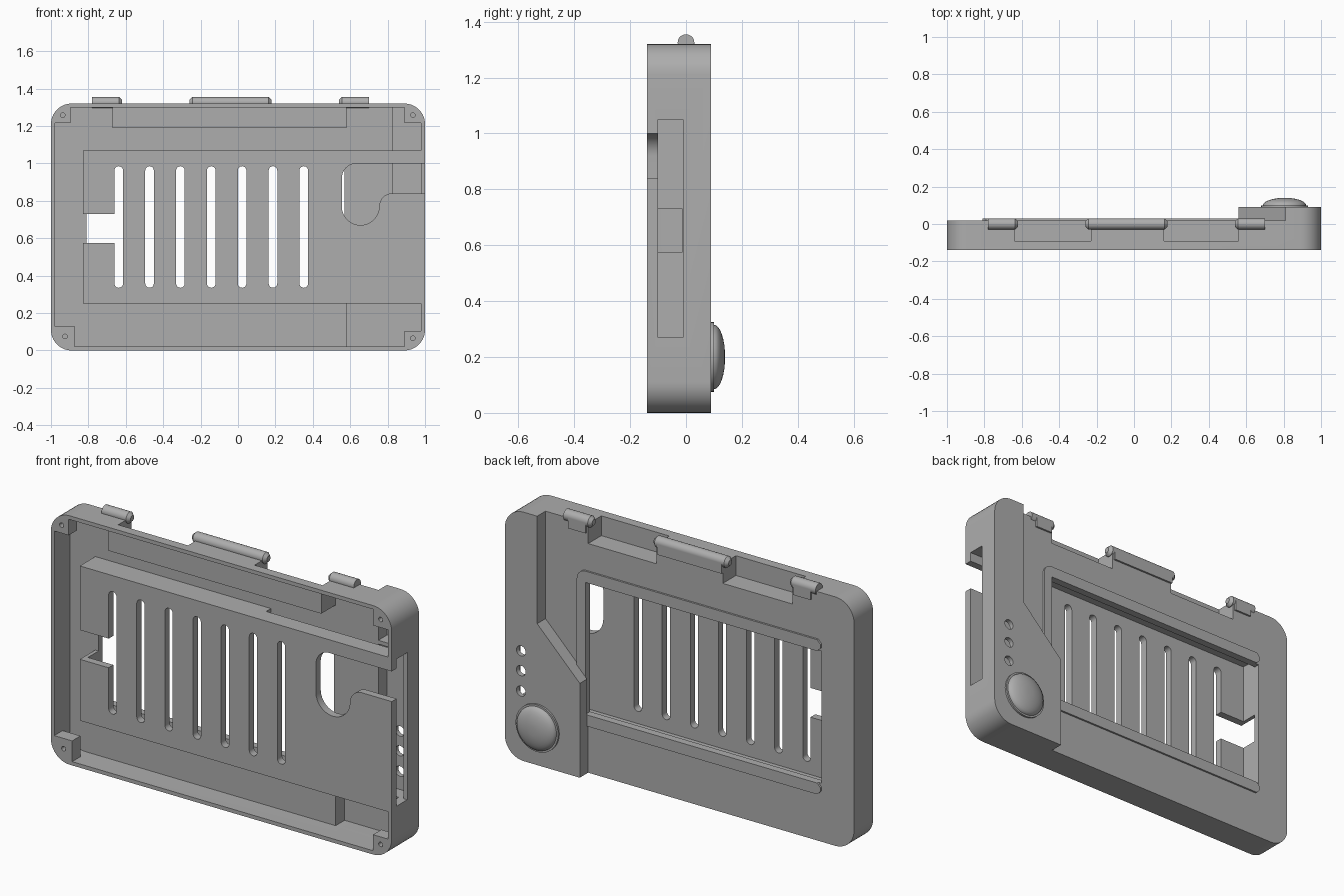
import bpy, bmesh, math

if "Cube" in bpy.data.objects:
    bpy.data.objects.remove(bpy.data.objects["Cube"])

grey = bpy.data.materials.new("plain_grey")
grey.diffuse_color = (0.42, 0.42, 0.42, 1)
grey.use_nodes = True
grey.node_tree.nodes["Principled BSDF"].inputs["Base Color"].default_value = grey.diffuse_color


def finish(name, bm):
    bmesh.ops.recalc_face_normals(bm, faces=bm.faces)
    me = bpy.data.meshes.new(name)
    bm.to_mesh(me)
    bm.free()
    ob = bpy.data.objects.new(name, me)
    bpy.context.collection.objects.link(ob)
    me.materials.append(grey)
    return ob


def prism(name, pts, y0, y1):
    """Extrude an (x, z) outline from y0 to y1."""
    bm = bmesh.new()
    face = bm.faces.new([bm.verts.new((x, y0, z)) for x, z in pts])
    ext = bmesh.ops.extrude_face_region(bm, geom=[face])["geom"]
    bmesh.ops.translate(bm, vec=(0, y1 - y0, 0),
                        verts=[v for v in ext if isinstance(v, bmesh.types.BMVert)])
    return finish(name, bm)


def box(x0, x1, y0, y1, z0, z1, name="cutter"):
    return prism(name, [(x0, z0), (x1, z0), (x1, z1), (x0, z1)], y0, y1)


def arc(cx, cz, r, a0, a1, n=10):
    return [(cx + r * math.cos(math.radians(a0 + (a1 - a0) * i / n)),
             cz + r * math.sin(math.radians(a0 + (a1 - a0) * i / n))) for i in range(n + 1)]


def rounded(x0, x1, z0, z1, r):
    return (arc(x0 + r, z0 + r, r, 180, 270) + arc(x1 - r, z0 + r, r, 270, 360)
            + arc(x1 - r, z1 - r, r, 0, 90) + arc(x0 + r, z1 - r, r, 90, 180))


def disc(x, z, r, y0, y1):
    return prism("cutter", arc(x, z, r, 0, 345, 23), y0, y1)


def cut(ob, *cutters):
    for c in cutters:
        m = ob.modifiers.new("cut", 'BOOLEAN')
        m.operation, m.solver, m.object = 'DIFFERENCE', 'EXACT', c
        bpy.context.view_layer.objects.active = ob
        bpy.ops.object.modifier_apply(modifier=m.name)
        bpy.data.objects.remove(c, do_unlink=True)
    return ob


def smooth(ob):
    bpy.ops.object.select_all(action='DESELECT')
    ob.select_set(True)
    bpy.context.view_layer.objects.active = ob
    bpy.ops.object.shade_smooth_by_angle(angle=math.radians(30))


def low_side(shift, y0, y1):
    """Region of the back that is lower than the raised control corner."""
    a, b = 0.56 + shift, 0.81 + shift
    return prism("cutter", [(-1.2, -0.1), (a, -0.1), (a, 0.5), (b, 0.75),
                            (b, 1.5), (-1.2, 1.5)], y0, y1)


def tray_block():
    return box(-0.83, 1.2, -0.3, 0.2, 0.25, 1.07)


# outer shell with the raised control corner
shell = prism("shell", rounded(-1, 1, 0, 1.32, 0.11), -0.14, 0.09)
cut(shell, low_side(0, 0.02, 0.2))

# front cavity, leaving tray, screw corners and hinge housing standing
inner = rounded(-0.98, 0.978, 0.02, 1.30, 0.09)
cavity = prism("cavity", inner, -0.2, -0.01)
cut(cavity, tray_block(),
    box(-1.1, -0.875, -0.14, -0.07, -0.1, 0.13),
    box(0.89, 1.1, -0.14, -0.07, -0.1, 0.105),
    box(-1.1, -0.895, -0.14, -0.07, 1.215, 1.4),
    box(0.89, 1.1, -0.14, -0.07, 1.215, 1.4),
    box(-0.67, 0.58, -0.13, 0.1, 1.19, 1.4))
cut(shell, cavity)

# deeper space inside the raised corner, above and below the tray
deep = prism("deep", inner, -0.06, 0.065)
cut(deep, low_side(0.02, -0.2, 0.2), tray_block())
cut(shell, deep)

# card pocket, open through the right wall, with its deeper end
cut(shell, box(-0.81, 1.2, -0.10, -0.01, 0.27, 1.05),
    prism("cutter", [(0.978, 0.27), (0.978, 1.05), (0.83, 1.05), (0.83, 0.75),
                     (0.58, 0.5), (0.58, 0.27)], -0.06, 0.065))
# side reliefs in the tray walls
cut(shell, box(0.2, 0.95, -0.05, -0.01, 1.03, 1.09),
    box(0.2, 0.95, -0.05, -0.01, 0.23, 0.29))

# back window
cut(shell, box(-0.81, 0.57, -0.05, 0.03, 0.31, 1.01))

# ventilation slots in the tray face
for i in range(7):
    x = -0.638 + i * 0.165
    cut(shell, prism("cutter", arc(x, 0.358, 0.023, 180, 360)
                     + arc(x, 0.962, 0.023, 0, 180), -0.2, -0.09))

# connector notch at the left end of the tray
cut(shell, prism("cutter", rounded(-0.86, -0.645, 0.575, 0.73, 0.02), -0.2, -0.012))

# finger cutout at the right end
cut(shell, prism("cutter", [(1.1, 1.0)] + arc(0.635, 0.92, 0.08, 90, 180)
                 + arc(0.655, 0.77, 0.1, 180, 360, 16)
                 + arc(0.825, 0.77, 0.07, 180, 90) + [(1.1, 0.84)], -0.2, -0.09))

# hinge recesses in the top edge
for x0, x1 in ((-0.64, -0.23), (0.16, 0.56)):
    cut(shell, box(x0, x1, -0.09, 0.1, 1.215, 1.4))

# indicator holes and screw holes
for z in (0.367, 0.475, 0.58):
    cut(shell, disc(0.905, z, 0.027, 0.03, 0.2))
for x, z in ((-0.925, 0.075), (0.935, 0.065), (-0.937, 1.258), (0.935, 1.258)):
    cut(shell, disc(x, z, 0.012, -0.2, -0.08))
smooth(shell)

# raised rails around the window
prism("window_rail_top", [(-0.81, 1.03), (-0.79, 1.01), (0.57, 1.01), (0.57, 0.51),
                          (0.62, 0.56)] + arc(0.57, 1.02, 0.05, 0, 90)
      + [(-0.79, 1.07), (-0.81, 1.05)], 0.015, 0.03)
prism("window_rail_bottom", [(-0.81, 0.27), (-0.79, 0.25), (0.565, 0.25), (0.565, 0.31),
                             (-0.79, 0.31), (-0.81, 0.29)], 0.015, 0.03)


def lathe(name, profile, place, n=32):
    """Revolve (radius, height) rings; place maps (u, v, height) to a point."""
    bm = bmesh.new()
    rings = [[bm.verts.new(place(r * math.cos(2 * math.pi * i / n),
                                 r * math.sin(2 * math.pi * i / n), h))
              for i in range(n)] for r, h in profile]
    for a, b in zip(rings, rings[1:]):
        for i in range(n):
            bm.faces.new((a[i], a[(i + 1) % n], b[(i + 1) % n], b[i]))
    bm.faces.new(rings[0])
    bm.faces.new(rings[-1])
    ob = finish(name, bm)
    smooth(ob)


# hinge barrels with chamfered ends and a web down to the shell
for name, x0, x1, ch0, ch1 in (("hinge_left", -0.78, -0.62, 0, 0.015),
                               ("hinge_middle", -0.26, 0.18, 0.015, 0.015),
                               ("hinge_right", 0.54, 0.70, 0.015, 0)):
    lathe(name, [(0.03 - ch0, x0), (0.03, x0 + ch0 + 0.001),
                 (0.03, x1 - ch1 - 0.001), (0.03 - ch1, x1)],
          lambda u, v, h: (h, u, 1.325 + v), 20)
    box(x0 + 0.03, x1 - 0.03, -0.01, 0.03, 1.27, 1.325, name + "_web")

# domed button on the raised corner
profile = [(0.125, 0.085), (0.125, 0.10), (0.115, 0.10)]
profile += [(0.115 * math.cos(t * math.pi / 16), 0.10 + 0.04 * math.sin(t * math.pi / 16))
            for t in range(1, 8)]
lathe("dome_button", profile, lambda u, v, h: (0.805 + u, h, 0.2 + v), 40)
